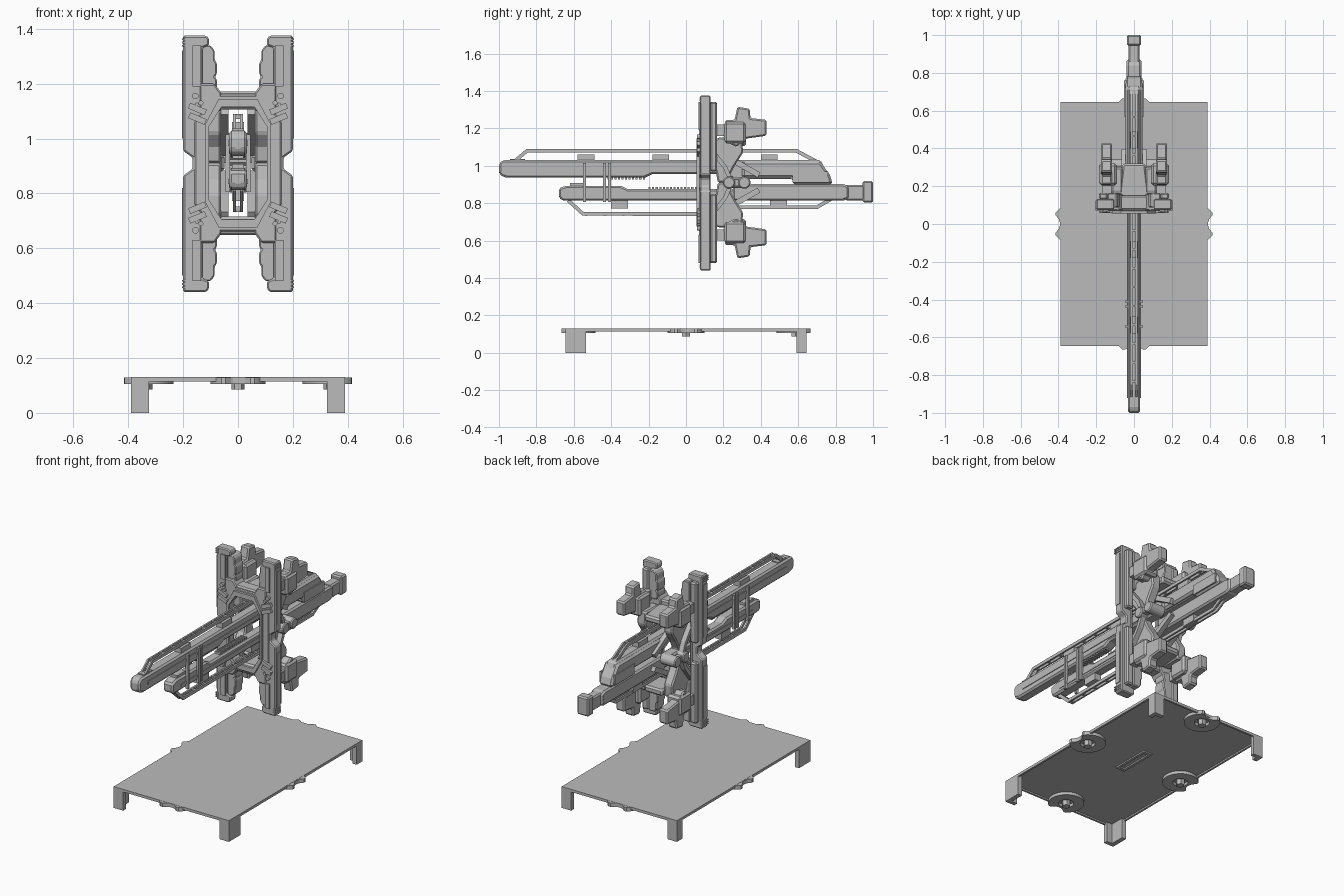
import bpy, bmesh, math
from mathutils import Vector

cube = bpy.data.objects.get("Cube")
if cube:
    bpy.data.objects.remove(cube)

GREY = bpy.data.materials.new("plain grey")
GREY.use_nodes = True
GREY.diffuse_color = (0.5, 0.5, 0.5, 1)
bsdf = next(n for n in GREY.node_tree.nodes if n.type == 'BSDF_PRINCIPLED')
bsdf.inputs["Base Color"].default_value = (0.5, 0.5, 0.5, 1)
bsdf.inputs["Roughness"].default_value = 0.7

MID = 0.91  # height of the turret's plane of symmetry


def place(axis, u, v, w):
    return {'x': (w, u, v), 'y': (u, w, v), 'z': (u, v, w)}[axis]


def loft(name, loops, axis, lo, hi, mx=False, mz=False, bevel=0):
    """Extrude one outline, or the band between two, and mirror it."""
    bm = bmesh.new()
    for sx in ((1, -1) if mx else (1,)):
        for sz in ((1, -1) if mz else (1,)):
            def vert(p, w):
                x, y, z = place(axis, p[0], p[1], w)
                return bm.verts.new((sx * x, y, z if sz > 0 else 2 * MID - z))
            low = [[vert(p, lo) for p in loop] for loop in loops]
            high = [[vert(p, hi) for p in loop] for loop in loops]
            n = len(loops[0])
            for a, b in zip(low, high):
                for i in range(n):
                    j = (i + 1) % n
                    bm.faces.new((a[i], a[j], b[j], b[i]))
            for side in (low, high):
                if len(loops) == 1:
                    bm.faces.new(side[0])
                else:
                    for i in range(n):
                        j = (i + 1) % n
                        bm.faces.new((side[0][i], side[0][j], side[1][j], side[1][i]))
    bmesh.ops.recalc_face_normals(bm, faces=bm.faces)
    mesh = bpy.data.meshes.new(name)
    bm.to_mesh(mesh)
    bm.free()
    mesh.materials.append(GREY)
    obj = bpy.data.objects.new(name, mesh)
    bpy.context.scene.collection.objects.link(obj)
    if bevel:
        mod = obj.modifiers.new("edge chamfer", 'BEVEL')
        mod.width, mod.segments = bevel, 1
    return obj


def prism(name, pts, axis, lo, hi, **kw):
    return loft(name, [pts], axis, lo, hi, **kw)


def rect(a, b, c, d):
    return [(a, c), (b, c), (b, d), (a, d)]


def box(name, x, y, z, **kw):
    return prism(name, rect(*x, *y), 'z', *z, **kw)


def circle(u, v, r, n=12):
    return [(u + r * math.cos(math.tau * i / n), v + r * math.sin(math.tau * i / n)) for i in range(n)]


def strip(path, width):
    """Outline of constant width along an open path."""
    path = [Vector(p) for p in path]
    left, right = [], []
    for i, p in enumerate(path):
        before = (p - path[max(i - 1, 0)]).normalized()
        after = (path[min(i + 1, len(path) - 1)] - p).normalized()
        t = (before + after).normalized()
        n = Vector((-t.y, t.x)) * width / 2
        left.append(p + n)
        right.append(p - n)
    return left + right[::-1]


# Ground platform with corner legs
box("platform", (-.39, .39), (-.645, .645), (.123, .13))
loft("platform_rim", [rect(-.39, .39, -.645, .645), rect(-.378, .378, -.633, .633)], 'z', .114, .124)
loft("platform_slot", [rect(-.03, .03, -.12, .12), rect(-.015, .015, -.1, .1)], 'z', .115, .124)
for name, end, inner in (("front_leg", -.645, -.535), ("back_leg", .645, .59)):
    wall = end + math.copysign(.025, -end)
    prism(name, [(.39, end), (.325, end), (.325, wall), (.362, wall), (.362, inner), (.39, inner)],
          'z', 0, .125, mx=True)


# Bitten connector discs at the middle of each platform edge
def bitten(t, radius=.1, d=.115, bite=.058):
    if math.cos(t) > 0 and abs(d * math.sin(t)) < bite:
        return min(radius, d * math.cos(t) - math.sqrt(bite ** 2 - (d * math.sin(t)) ** 2))
    return radius


for k, (cx, cy) in enumerate(((.335, 0), (0, .585), (-.335, 0), (0, -.585))):
    outer, inner = [], []
    for i in range(48):
        t = math.tau * i / 48
        a = t + k * math.pi / 2
        d = Vector((math.cos(a), math.sin(a)))
        outer.append(Vector((cx, cy)) + d * bitten(t))
        inner.append(Vector((cx, cy)) + d * .042)
    loft("connector_disc", [outer, inner], 'z', .105, .129)
    prism("connector_hub", circle(cx, cy, .024, 6), 'z', .086, .125)

# Shield pillars with a notch at mid height
prism("shield_pillar", [(.2, .44), (.2, .865), (.165, .89), (.165, .93), (.2, .955), (.2, 1.375),
                        (.115, 1.375), (.105, 1.365), (.105, 1.34), (.13, 1.33), (.13, .49),
                        (.105, .48), (.105, .455), (.115, .44)], 'y', .075, .132, mx=True, bevel=.006)
box("pillar_back_rib", (.14, .185), (.13, .165), (.97, 1.34), mx=True, mz=True, bevel=.008)
box("pillar_front_panel", (.135, .165), (.066, .08), (1.19, 1.34), mx=True, mz=True)
box("pillar_side_panel", (.195, .204), (.085, .12), (1.0, 1.32), mx=True, mz=True)
for i in range(3):
    z = 1.335 + i * .012
    box("pillar_vent", (.185, .204), (.072, .125), (z, z + .006), mx=True, mz=True)

# Ribbed blocks along the inside of each pillar
prism("inner_block", [(.14, 1.17), (.085, 1.17), (.077, 1.185), (.077, 1.215), (.085, 1.225), (.077, 1.235),
                      (.077, 1.275), (.085, 1.285), (.085, 1.32), (.1, 1.34), (.14, 1.34)],
      'y', .088, .165, mx=True, mz=True, bevel=.005)
prism("shoulder", [(.14, 1.1), (.06, 1.1), (.06, 1.165), (.085, 1.2), (.14, 1.2)],
      'y', .07, .16, mx=True, mz=True, bevel=.006)
box("crossbar", (-.075, .075), (.075, .15), (1.11, 1.172), mz=True, bevel=.008)


# Eight-sided inner frame around the guns
def octagon(x, xt, z, zt):
    return [(sx, MID + s) for sx, s in ((x, -z), (x, z), (xt, zt), (-xt, zt),
                                       (-x, z), (-x, -z), (-xt, -zt), (xt, -zt))]


loft("inner_frame", [octagon(.16, .085, .15, .25), octagon(.112, .06, .14, .2)], 'y', .07, .125, bevel=.006)
loft("frame_lip", [octagon(.118, .07, .145, .235), octagon(.105, .06, .135, .205)], 'y', .056, .075)
for z in (1.07, 1.105):
    prism("frame_clamp", strip([(.118, z - .01), (.178, z + .015)], .022), 'y', .058, .08, mx=True, mz=True)
for x, z, r in ((.155, 1.155, .012), (.135, 1.13, .009), (.15, 1.125, .006)):
    prism("frame_bolt", circle(x, z, r), 'y', .06, .08, mx=True, mz=True)

# Rear cradle: side arms, bridges and gussets
prism("cradle_arm", [(.12, 1.1), (.17, 1.15), (.3, 1.15), (.305, 1.07), (.26, 1.0), (.235, .95), (.235, MID),
                     (.17, MID), (.16, .97), (.12, 1.02)], 'x', .062, .12, mx=True, mz=True, bevel=.008)
prism("cradle_bridge", [(-.09, .07), (.09, .07), (.06, .32), (-.06, .32)], 'z', 1.105, 1.145, mz=True, bevel=.01)
prism("cradle_gusset", strip([(.15, 1.1), (.25, 1.03), (.39, .95)], .03), 'x', .035, .065, mx=True, mz=True)
prism("pillar_brace", strip([(.14, 1.08), (.21, .99), (.24, .92)], .022), 'x', .12, .15, mx=True, mz=True)

# Side pivots
box("pivot_block", (.05, .12), (.22, .33), (.88, .94), mx=True, bevel=.01)
for y in (.23, .312):
    prism("pivot_pin", circle(y, MID, .033, 16), 'x', .06, .165, mx=True, bevel=.006)
prism("pivot_link", strip([(.23, MID), (.312, MID)], .035), 'x', .1, .155, mx=True)

# Large rear lugs
prism("rear_lug", [(.2, 1.16), (.21, 1.245), (.26, 1.245), (.275, 1.315), (.34, 1.305), (.345, 1.255),
                   (.43, 1.245), (.43, 1.16), (.32, 1.145), (.27, 1.1), (.23, 1.12)],
      'x', .117, .175, mx=True, mz=True, bevel=.008)
box("lug_collar", (.09, .185), (.205, .32), (1.12, 1.235), mx=True, mz=True, bevel=.012)
box("lug_mount", (.12, .17), (.15, .24), (1.16, 1.22), mx=True, mz=True)

# Upper gun
prism("upper_gun_body", [(-1, .96), (-.985, .945), (-.96, .936), (-.22, .936), (-.18, .955), (.2, .955),
                         (.25, .93), (.77, .93), (.72, 1.03), (-.98, 1.03), (-1, 1.01)],
      'x', -.033, .033, bevel=.01)
prism("upper_gun_rear", [(.3, .935), (.57, .935), (.57, .9), (.785, .9), (.77, .95), (.72, 1.02), (.3, 1.02)],
      'x', -.046, .046, bevel=.012)
box("upper_gun_rear_plate", (.04, .052), (.57, .76), (.91, .97), mx=True)
prism("upper_rail", strip([(-.92, 1.02), (-.85, 1.08), (.59, 1.08), (.72, 1.01)], .02), 'x', .008, .018, mx=True)
for y in (-.58, -.18, .4):
    box("upper_rail_mount", (-.022, .022), (y, y + .09), (1.025, 1.06))
for i in range(15):
    y = -.84 + i * .1
    box("upper_rail_rung", (-.018, .018), (y, y + .012), (1.072, 1.09))
box("upper_gun_side_strip", (.03, .037), (-.92, .28), (.972, .992), mx=True)

# Lower gun
prism("lower_gun_body", [(-.68, .83), (-.66, .813), (.3, .813), (.3, .875), (-.31, .875), (-.35, .893),
                         (-.64, .893), (-.68, .88)], 'x', -.033, .033, bevel=.01)
prism("lower_gun_rear", [(.25, .813), (.84, .813), (.87, .825), (.87, .89), (.84, .902), (.25, .902)],
      'x', -.04, .04, bevel=.01)
box("lower_gun_tail", (-.03, .03), (.85, .96), (.815, .897), bevel=.008)
box("lower_gun_end_block", (-.038, .038), (.945, 1), (.803, .918), bevel=.008)
prism("lower_rail", strip([(-.63, .815), (-.55, .742), (.21, .742), (.26, .778), (.7, .778), (.78, .825)], .02),
      'x', .008, .018, mx=True)
for y in (-.4, .1, .45):
    box("lower_rail_mount", (-.022, .022), (y, y + .09), (.772, .82))
for i in range(8):
    y = -.54 + i * .1
    box("lower_rail_rung", (-.018, .018), (y, y + .012), (.732, .752))
box("lower_gun_side_strip", (.03, .037), (-.6, .28), (.835, .852), mx=True)

# Muzzles, rack teeth and the bands joining the two guns
for name, y, z in (("upper_muzzle", -1, .98), ("lower_muzzle", -.68, .852)):
    prism(name, circle(0, z, .018, 16), 'y', y, y + .03)
    box(name + "_brow", (-.022, .022), (y + .06, y + .14), (z + .035, z + .056))
for name, start, count, z in (("upper_rack_tooth", -.44, 12, .927), ("lower_rack_tooth", -.2, 14, .873)):
    for i in range(count):
        y = start + i * .019
        box(name, (-.02, .02), (y, y + .011), (z, z + .014))
for y in (-.55, -.445, -.418):
    box("gun_band", (.03, .046), (y, y + .016), (.805, 1.015), mx=True)
